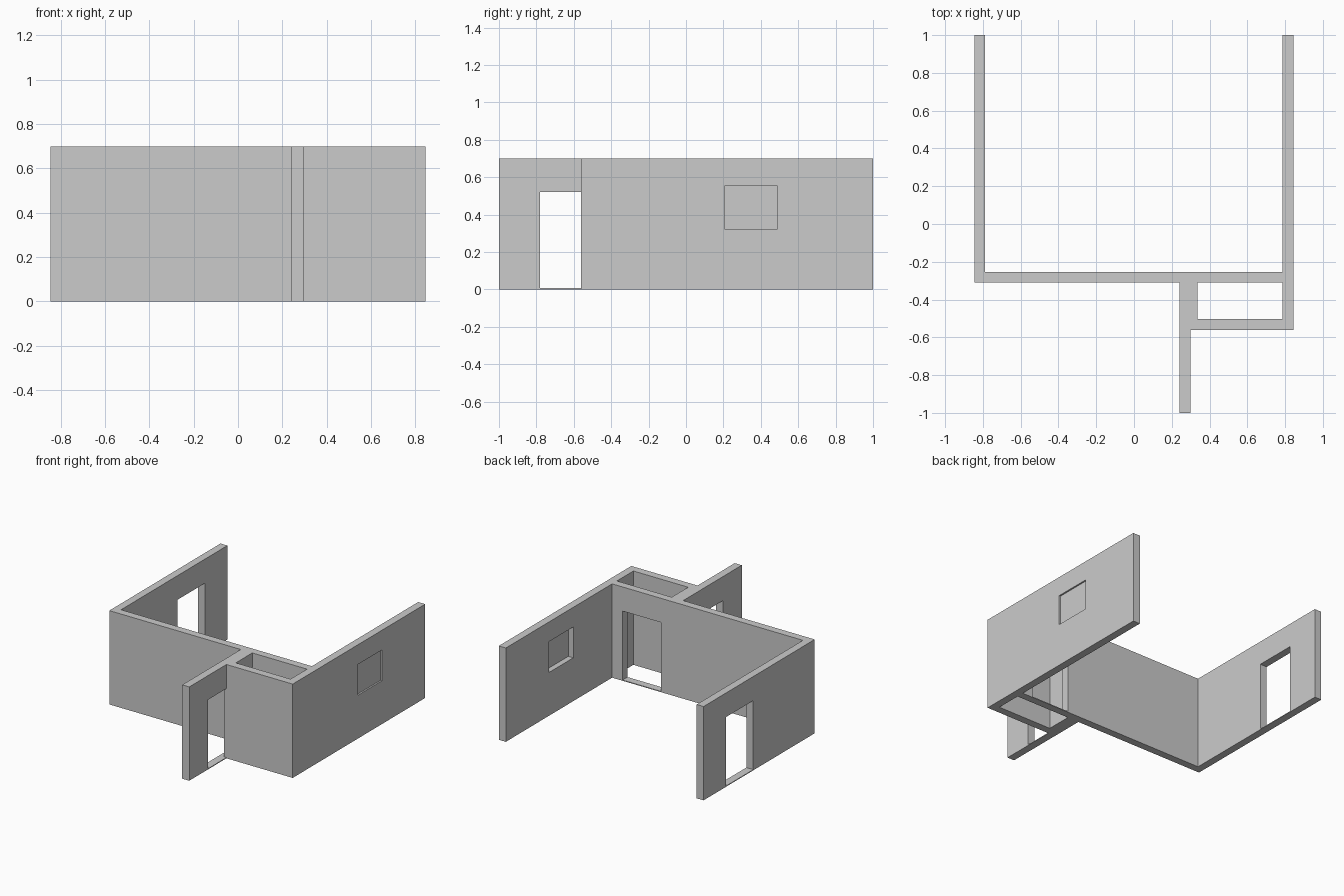
import bpy
import bmesh
from mathutils import Matrix, Vector

if "Cube" in bpy.data.objects:
    bpy.data.objects.remove(bpy.data.objects["Cube"])

HEIGHT = 0.70
SILL, DOOR_TOP = 0.006, 0.52


def box(name, x, y, z):
    """Axis-aligned box from (min, max) ranges."""
    lo, hi = Vector((x[0], y[0], z[0])), Vector((x[1], y[1], z[1]))
    bm = bmesh.new()
    bmesh.ops.create_cube(bm, size=1, matrix=Matrix.Translation((lo + hi) / 2)
                          @ Matrix.Diagonal((*(hi - lo), 1)))
    mesh = bpy.data.meshes.new(name)
    bm.to_mesh(mesh)
    bm.free()
    obj = bpy.data.objects.new(name, mesh)
    bpy.context.collection.objects.link(obj)
    return obj


def wall(name, x, y):
    return box(name, x, y, (0, HEIGHT))


def opening(target, x, y, z=(SILL, DOOR_TOP)):
    """Cut a rectangular hole through a wall."""
    cutter = box(target.name + "_cutter", x, y, z)
    cutter.hide_render = True
    cutter.hide_viewport = True
    mod = target.modifiers.new("opening", 'BOOLEAN')
    mod.operation = 'DIFFERENCE'
    mod.solver = 'EXACT'
    mod.object = cutter


# Long side walls
left = wall("left_wall", (-0.845, -0.788), (-0.31, 1))
right = wall("right_wall", (0.787, 0.845), (-0.562, 1))

# Cross wall between the side walls
cross = wall("cross_wall", (-0.788, 0.787), (-0.31, -0.253))

# Short wall projecting to the front
stub = wall("front_stub_wall", (0.24, 0.298), (-1, -0.31))

# Closet walls
wall("closet_front_wall", (0.278, 0.787), (-0.562, -0.504))
wall("closet_side_wall", (0.278, 0.335), (-0.504, -0.31))

# Doorways
opening(left, (-0.9, -0.7), (0.415, 0.735))
opening(cross, (0.383, 0.70), (-0.4, -0.2))
opening(stub, (0.2, 0.34), (-0.78, -0.462))

# Window with a thin pane set near the outer face
WIN_Y, WIN_Z = (0.205, 0.488), (0.323, 0.553)
opening(right, (0.7, 0.9), WIN_Y, WIN_Z)
box("window_pane", (0.828, 0.833), WIN_Y, WIN_Z)
